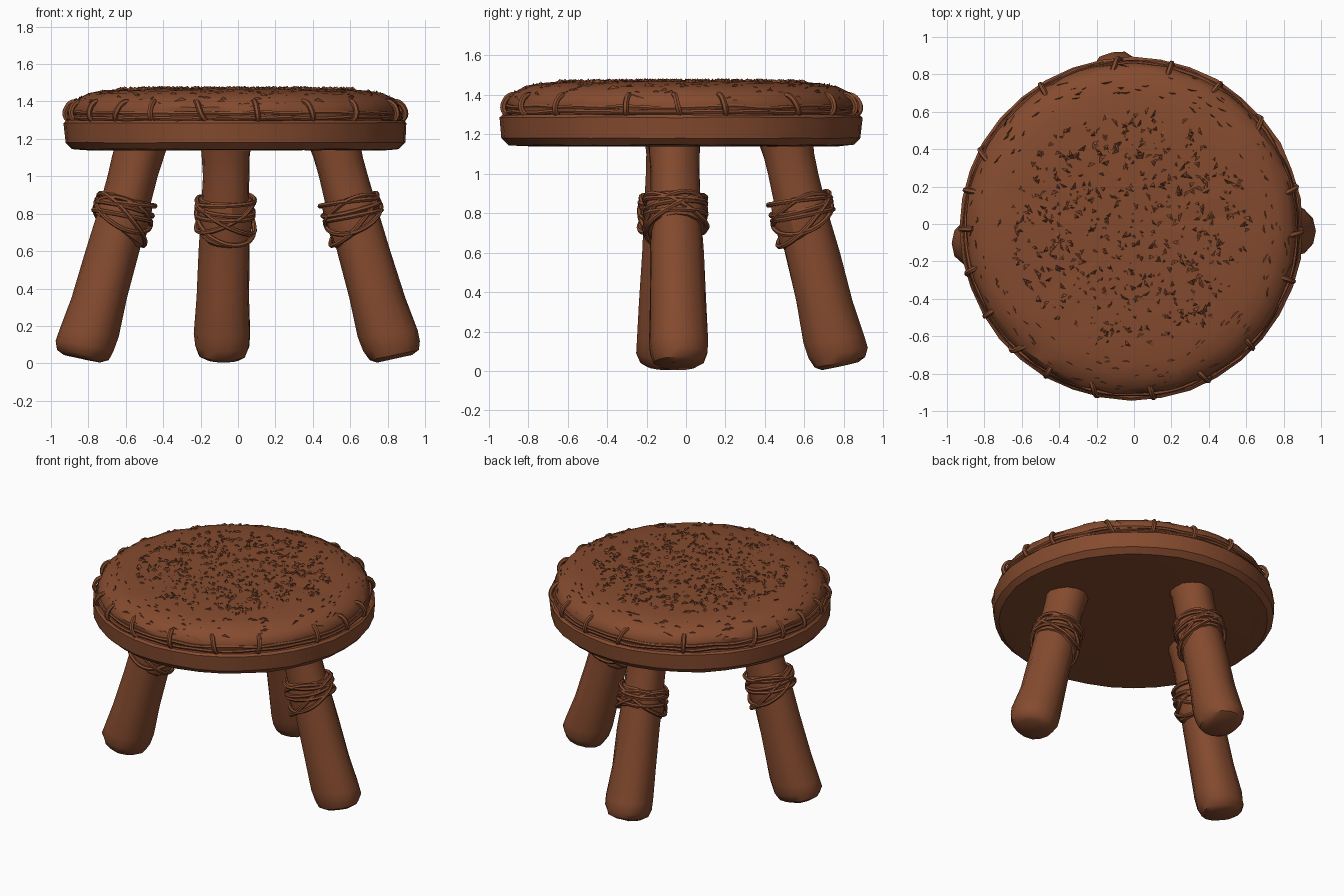
import bpy, bmesh, math, random
from mathutils import Vector

random.seed(7)
if "Cube" in bpy.data.objects:
    bpy.data.objects.remove(bpy.data.objects["Cube"])

brown = bpy.data.materials.new("warm brown")
brown.use_nodes = True
COLOUR = (0.235, 0.07, 0.028, 1)
brown.diffuse_color = COLOUR
brown.node_tree.nodes["Principled BSDF"].inputs["Base Color"].default_value = COLOUR

CENTRE = Vector((-0.015, -0.025, 0))


def polar(r, a, z):
    return Vector((r * math.cos(a), r * math.sin(a), z))


def finish(name, data, angle=35):
    obj = bpy.data.objects.new(name, data)
    bpy.context.collection.objects.link(obj)
    data.materials.append(brown)
    bpy.ops.object.select_all(action='DESELECT')
    obj.select_set(True)
    bpy.context.view_layer.objects.active = obj
    if obj.type == 'CURVE':
        bpy.ops.object.convert(target='MESH')
    bpy.ops.object.shade_smooth_by_angle(angle=math.radians(angle))
    return bpy.context.object


def mesh_from(name, bm, angle=35):
    bmesh.ops.recalc_face_normals(bm, faces=bm.faces)
    mesh = bpy.data.meshes.new(name)
    bm.to_mesh(mesh)
    bm.free()
    return finish(name, mesh, angle)


def loft(name, rings, angle=35):
    """Skin a stack of equal point rings and cap both ends."""
    bm = bmesh.new()
    loops = [[bm.verts.new(p) for p in ring] for ring in rings]
    n = len(loops[0])
    for low, high in zip(loops, loops[1:]):
        for i in range(n):
            j = (i + 1) % n
            bm.faces.new((low[i], low[j], high[j], high[i]))
    bm.faces.new(loops[0][::-1])
    bm.faces.new(loops[-1])
    return mesh_from(name, bm, angle)


def lathe(name, profile, sides, wobble, angle=35):
    rings = []
    for r, z in profile:
        rings.append([CENTRE + polar(r + random.uniform(-wobble, wobble), math.tau * i / sides,
                                     z + random.uniform(-wobble, wobble) * 0.6) for i in range(sides)])
    return loft(name, rings, angle)


def cords(name, paths, thickness, closed):
    curve = bpy.data.curves.new(name, 'CURVE')
    curve.dimensions = '3D'
    curve.bevel_depth = thickness
    curve.bevel_resolution = 1
    curve.resolution_u = 3
    curve.use_fill_caps = True
    for path in paths:
        s = curve.splines.new('BEZIER')
        s.bezier_points.add(len(path) - 1)
        s.use_cyclic_u = closed
        for bp, p in zip(s.bezier_points, path):
            bp.co = p
            bp.handle_left_type = bp.handle_right_type = 'AUTO'
    return finish(name, curve)


# Wooden seat board
lathe("seat_board", [(0.80, 1.14), (0.875, 1.145), (0.91, 1.18), (0.918, 1.285),
                     (0.905, 1.298)], 36, 0.004, 25)

# Padded hide cushion
CUSHION = [(0.87, 1.28), (0.885, 1.33), (0.882, 1.37), (0.855, 1.41), (0.79, 1.442),
           (0.72, 1.456), (0.62, 1.465), (0.40, 1.468), (0.15, 1.468)]
lathe("cushion", CUSHION, 60, 0.006, 35)


def cushion_height(r):
    for (r1, z1), (r0, z0) in zip(CUSHION[2:], CUSHION[3:]):
        if r0 <= r <= r1:
            return z0 + (z1 - z0) * (r - r0) / (r1 - r0)
    return CUSHION[-1][1]


# Ragged tufts: criss-cross on top, following the edge around the rim
def tuft(bm, spot, heading, length, width, height):
    along = Vector((math.cos(heading), math.sin(heading), 0))
    across = Vector((-along.y, along.x, 0))
    sink = Vector((0, 0, -0.012))
    a = bm.verts.new(spot - along * length + sink)
    b = bm.verts.new(spot + along * length + sink)
    c = bm.verts.new(spot + across * width + sink)
    d = bm.verts.new(spot + along * random.uniform(-0.4, 0.4) * length + Vector((0, 0, height)))
    for face in ((a, b, c), (a, b, d), (b, c, d), (c, a, d)):
        bm.faces.new(face)


bm = bmesh.new()
for i in range(620):
    r, a = 0.64 * math.sqrt(random.random()), random.uniform(0, math.tau)
    heading = random.choice((1, 3, 5, 7)) * math.pi / 4 + random.uniform(-0.5, 0.5)
    tuft(bm, CENTRE + polar(r, a, cushion_height(r)), heading,
         random.uniform(0.025, 0.05), random.uniform(0.02, 0.045), random.uniform(0.004, 0.016))
for i in range(150):
    r, a = random.uniform(0.70, 0.875), random.uniform(0, math.tau)
    tuft(bm, CENTRE + polar(r, a, cushion_height(r)), a + math.pi / 2 + random.uniform(-0.3, 0.3),
         random.uniform(0.03, 0.06), random.uniform(0.01, 0.025), random.uniform(0.003, 0.012))
mesh_from("cushion_tufts", bm, 20)

# Cord around the cushion edge, and the stitches holding it
rim = [[CENTRE + polar(r + random.uniform(-0.005, 0.005), math.tau * i / 40,
                       z + random.uniform(-0.006, 0.006)) for i in range(40)]
       for r, z in ((0.885, 1.312), (0.885, 1.338))]
cords("edge_cord", rim, 0.012, True)

STITCHES = (0, 15, 42, 58, 76, 93, 122, 151, 167, 180, 196, 211, 224, 240, 260, 278, 298, 315, 342)
ARC = ((0.885, 1.295), (0.908, 1.32), (0.905, 1.36), (0.875, 1.395), (0.845, 1.40))
stitch_paths = []
for degrees in STITCHES:
    lean = random.uniform(-0.02, 0.02)
    stitch_paths.append([CENTRE + polar(r, math.radians(degrees) + lean * k, z)
                         for k, (r, z) in enumerate(ARC)])
cords("edge_stitches", stitch_paths, 0.015, False)


# Splayed log legs with lashings
def leg(name, foot, top):
    foot, top = Vector(foot), Vector(top)
    out = math.atan2(foot.y - top.y, foot.x - top.x)

    def point(angle, z, extra=0.0, scale=1.0):
        r = (0.148 - 0.02 * min(z, 1.0)) * scale + extra
        axis = foot.lerp(top, z / 1.15)
        stretch = 1 + 0.06 * abs(math.cos(angle - out))
        return Vector((axis.x, axis.y, 0)) + polar(r * stretch, angle, z)

    sides = 14
    angles = [math.tau * i / sides for i in range(sides)]
    lumps = [random.uniform(-0.006, 0.006) for _ in angles]
    rings = []
    for z, scale in ((0.012, 0.62), (0.025, 0.86), (0.065, 1.0), (0.14, 1.03), (0.35, 1.0),
                     (0.6, 0.99), (0.8, 0.98), (1.0, 0.97), (1.1, 1.0), (1.18, 1.06)):
        ring = []
        for a, lump in zip(angles, lumps):
            p = point(a, z, lump + random.uniform(-0.004, 0.004), scale)
            p.z += 0.035 * (1 + math.cos(a - out)) * scale * max(0, 1 - z / 0.3) - 0.008 * (z < 0.03)
            ring.append(p)
        rings.append(ring)
    loft(name, rings, 40)

    # Hide wrap, higher on the outer side and hanging low on the inner side
    wrap = []
    for t, extra in ((0, -0.012), (0.06, 0.008), (0.35, 0.014), (0.7, 0.016), (0.94, 0.01), (1, -0.012)):
        wrap.append([])
        for a in angles:
            c = math.cos(a - out)
            low, high = 0.70 + 0.09 * c, 0.89 + 0.03 * c
            wrap[-1].append(point(a, low + (high - low) * t, extra + random.uniform(-0.004, 0.004)))
    loft(name + "_wrap", wrap, 30)

    # Level turns of cord plus slanted turns that cross each other
    turns = []
    for height, slant, turn in ((0.79, 0.03, 0), (0.825, 0.04, 0.3), (0.86, 0.02, -0.4),
                                (0.77, 0.14, 0.25), (0.80, 0.10, -0.9), (0.79, 0.10, 0.9)):
        turns.append([point(a, height + slant * math.cos(a - out - turn),
                            0.02 + random.uniform(-0.004, 0.004)) for a in angles])
    cords(name + "_lashing", turns, 0.013, True)


leg("right_leg", (-0.835, -0.105, 0), (-0.52, -0.07, 0))
leg("left_leg", (0.835, -0.035, 0), (0.515, -0.06, 0))
leg("back_leg", (-0.085, 0.785, 0), (-0.06, 0.505, 0))
